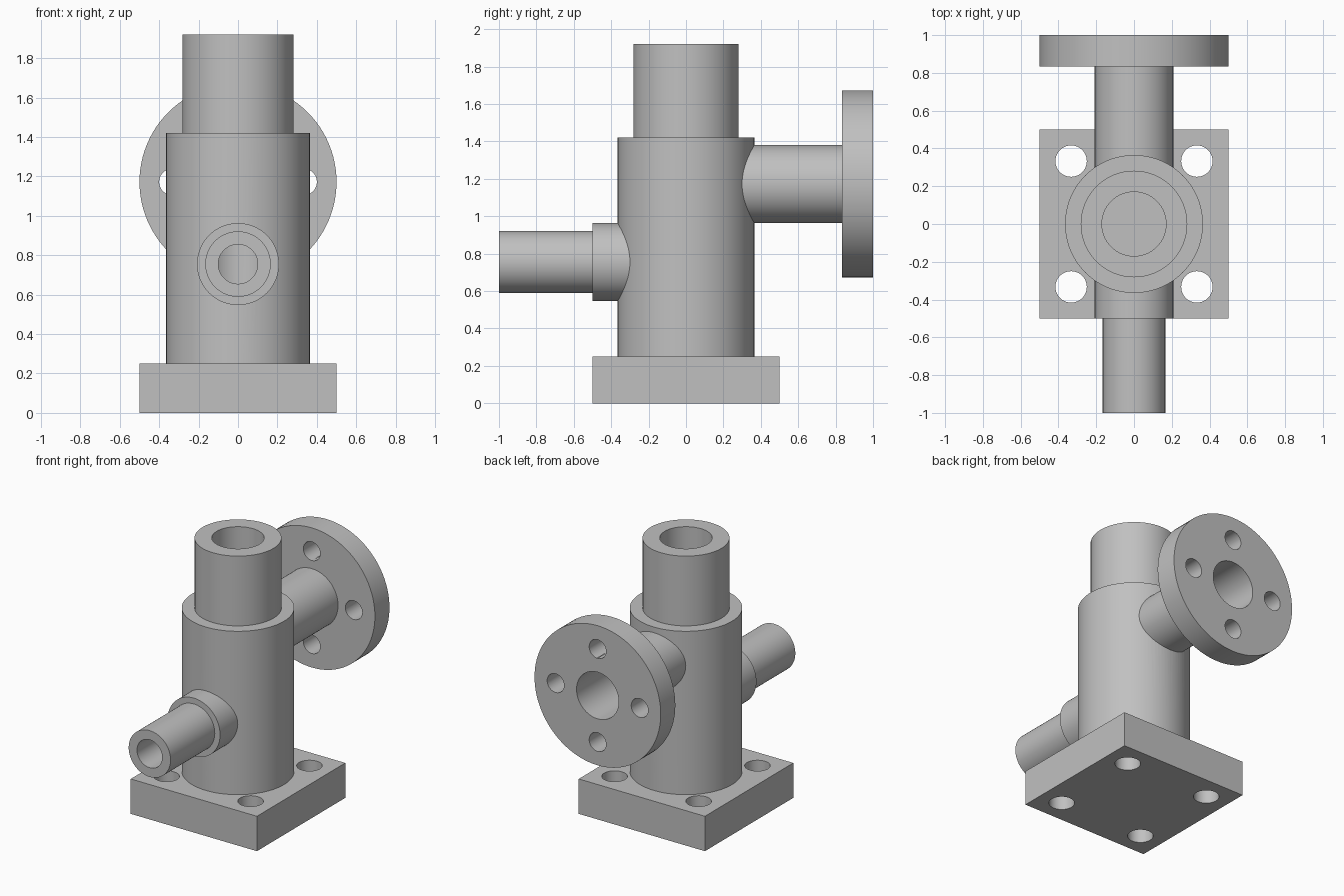
import bpy, bmesh, math
from mathutils import Matrix, Vector

cube = bpy.data.objects.get("Cube")
if cube:
    bpy.data.objects.remove(cube, do_unlink=True)

SEG = 96
BORE = 0.167
INLET_Z, OUTLET_Z = 0.755, 1.172

steel = bpy.data.materials.new("grey_steel")
steel.use_nodes = True
grey = (0.53, 0.53, 0.53, 1)
steel.diffuse_color = grey
steel.node_tree.nodes["Principled BSDF"].inputs["Base Color"].default_value = grey


def add_object(name, bm):
    bmesh.ops.recalc_face_normals(bm, faces=bm.faces)
    mesh = bpy.data.meshes.new(name)
    bm.to_mesh(mesh)
    bm.free()
    mesh.materials.append(steel)
    obj = bpy.data.objects.new(name, mesh)
    bpy.context.collection.objects.link(obj)
    return obj


def tube(name, axis, center, start, end, outer, inner=0):
    """Cylinder or hollow pipe along 'y' or 'z'; start and end lie on that axis."""
    bm = bmesh.new()
    radii = [outer, inner] if inner else [outer]
    rings = []
    for r in radii:
        for h in (start, end):
            ring = []
            for i in range(SEG):
                a = 2 * math.pi * i / SEG
                u, v = r * math.cos(a), r * math.sin(a)
                p = Vector((u, v, h)) if axis == "z" else Vector((u, h, v))
                ring.append(bm.verts.new(p + Vector(center)))
            rings.append(ring)
    if inner:
        pairs = [(0, 1), (1, 3), (3, 2), (2, 0)]
    else:
        pairs = [(0, 1)]
        bm.faces.new(rings[0])
        bm.faces.new(rings[1])
    for a, b in pairs:
        for i in range(SEG):
            j = (i + 1) % SEG
            bm.faces.new((rings[a][i], rings[a][j], rings[b][j], rings[b][i]))
    return add_object(name, bm)


def cut(obj, cutters):
    """Drill the cutters out of the part, then discard them."""
    bpy.context.view_layer.objects.active = obj
    for c in cutters:
        c.hide_render = True
        mod = obj.modifiers.new("drill", "BOOLEAN")
        mod.operation = "DIFFERENCE"
        mod.solver = "EXACT"
        mod.object = c
        bpy.ops.object.modifier_apply(modifier=mod.name)
    for c in cutters:
        bpy.data.objects.remove(c, do_unlink=True)


# Square base plate with four bolt holes
bm = bmesh.new()
bmesh.ops.create_cube(bm, size=1, matrix=Matrix.Translation((0, 0, 0.125))
                      @ Matrix.Diagonal((1, 1, 0.25, 1)))
base = add_object("base_plate", bm)
cut(base, [tube("base_drill", "z", (x, y, 0), -0.1, 0.4, 0.083)
           for x in (-0.333, 0.333) for y in (-0.333, 0.333)])

# Main body, with side bores meeting the central bore
body = tube("main_body", "z", (0, 0, 0), 0.25, 1.42, 0.365, 0.17)
cut(body, [tube("inlet_drill", "y", (0, 0, INLET_Z), -0.6, 0, 0.1),
           tube("outlet_drill", "y", (0, 0, OUTLET_Z), 0, 0.6, BORE)])

# Upper neck
neck = tube("upper_neck", "z", (0, 0, 0), 1.42, 1.92, 0.282, 0.17)

# Front pipe and its collar
collar = tube("front_collar", "y", (0, 0, INLET_Z), -0.5, -0.25, 0.208, 0.1)
front_pipe = tube("front_pipe", "y", (0, 0, INLET_Z), -1, -0.5, 0.166, 0.1)

# Rear pipe and bolted flange
rear_pipe = tube("rear_pipe", "y", (0, 0, OUTLET_Z), 0.25, 0.835, 0.208, BORE)
flange = tube("rear_flange", "y", (0, 0, OUTLET_Z), 0.835, 1, 0.5, BORE)
cut(flange, [tube("flange_drill", "y", (dx, 0, OUTLET_Z + dz), 0.7, 1.1, 0.067)
             for dx, dz in ((0.333, 0), (-0.333, 0), (0, 0.333), (0, -0.333))])

# Smooth curved walls, crisp rims
bpy.ops.object.select_all(action="DESELECT")
parts = [base, body, neck, collar, front_pipe, rear_pipe, flange]
for part in parts:
    part.select_set(True)
bpy.context.view_layer.objects.active = body
bpy.ops.object.shade_smooth_by_angle(angle=math.radians(30))
